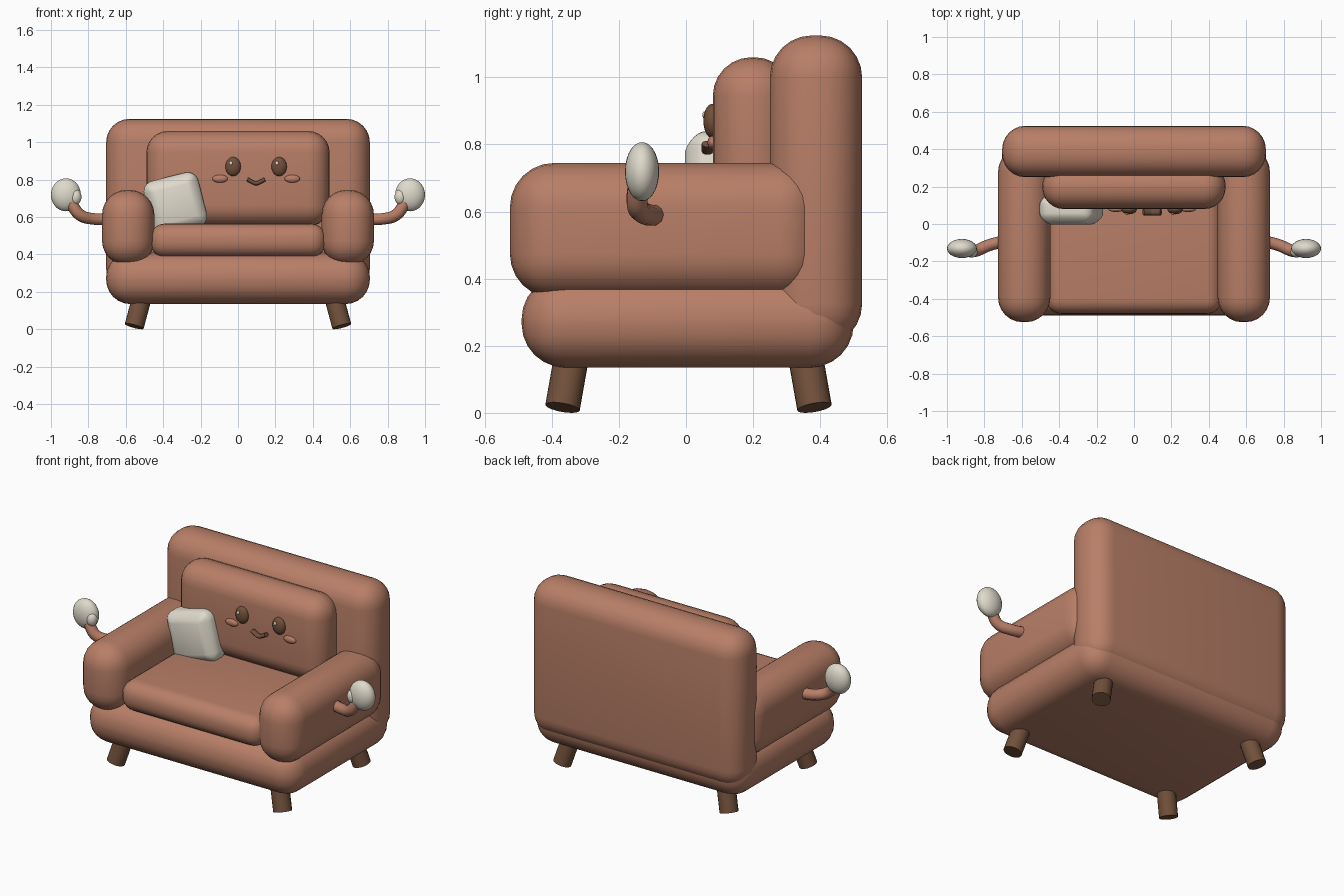
import bpy, bmesh, math
from mathutils import Vector

if "Cube" in bpy.data.objects:
    bpy.data.objects.remove(bpy.data.objects["Cube"])


def material(name, rgb):
    m = bpy.data.materials.new(name)
    m.diffuse_color = (*rgb, 1)
    m.use_nodes = True
    m.node_tree.nodes["Principled BSDF"].inputs["Base Color"].default_value = m.diffuse_color
    return m


CLAY = material("clay_fabric", (0.48, 0.21, 0.135))
CREAM = material("cream", (0.74, 0.70, 0.60))
BROWN = material("dark_brown", (0.165, 0.08, 0.043))
PINK = material("cheek_pink", (0.50, 0.20, 0.135))


def finish(name, bm, mat, angle=35):
    mesh = bpy.data.meshes.new(name)
    bm.to_mesh(mesh)
    bm.free()
    ob = bpy.data.objects.new(name, mesh)
    bpy.context.collection.objects.link(ob)
    mesh.materials.append(mat)
    bpy.ops.object.select_all(action='DESELECT')
    ob.select_set(True)
    bpy.context.view_layer.objects.active = ob
    bpy.ops.object.shade_smooth_by_angle(angle=math.radians(angle))
    return ob


def soft_box(name, x, y, z, radius, mat=CLAY):
    """Box between the given ranges with rounded edges."""
    lo, hi = Vector((x[0], y[0], z[0])), Vector((x[1], y[1], z[1]))
    mid, size = (lo + hi) / 2, hi - lo
    bm = bmesh.new()
    bmesh.ops.create_cube(bm, size=1)
    for v in bm.verts:
        v.co = Vector(a * b for a, b in zip(v.co, size))
    bmesh.ops.bevel(bm, geom=bm.edges[:], offset=radius, segments=6,
                    profile=0.5, affect='EDGES', clamp_overlap=True)
    ob = finish(name, bm, mat)
    ob.location = mid
    return ob


def ellipsoid(name, centre, radii, mat):
    bm = bmesh.new()
    bmesh.ops.create_uvsphere(bm, u_segments=24, v_segments=14, radius=1)
    for v in bm.verts:
        v.co = Vector(a * b for a, b in zip(v.co, radii))
    ob = finish(name, bm, mat, 60)
    ob.location = centre
    return ob


def tube(name, points, radius, mat):
    """Smooth round tube through the points."""
    cu = bpy.data.curves.new(name, 'CURVE')
    cu.dimensions = '3D'
    cu.bevel_depth, cu.bevel_resolution = radius, 3
    cu.resolution_u, cu.use_fill_caps = 6, True
    sp = cu.splines.new('BEZIER')
    sp.bezier_points.add(len(points) - 1)
    for bp, p in zip(sp.bezier_points, points):
        bp.co = p
        bp.handle_left_type = bp.handle_right_type = 'AUTO'
    tmp = bpy.data.objects.new(name + "_path", cu)
    bpy.context.collection.objects.link(tmp)
    bpy.context.view_layer.update()
    mesh = bpy.data.meshes.new_from_object(
        tmp.evaluated_get(bpy.context.evaluated_depsgraph_get()))
    bpy.data.objects.remove(tmp)
    bm = bmesh.new()
    bm.from_mesh(mesh)
    bpy.data.meshes.remove(mesh)
    for f in bm.faces:
        f.material_index = 0
    return finish(name, bm, mat, 50)


# Upholstered body
soft_box("base", (-0.705, 0.705), (-0.49, 0.50), (0.135, 0.41), 0.13)
soft_box("backrest", (-0.705, 0.705), (0.25, 0.525), (0.20, 1.125), 0.125)
soft_box("seat_cushion", (-0.47, 0.47), (-0.48, 0.30), (0.385, 0.565), 0.08)
soft_box("back_cushion", (-0.49, 0.49), (0.08, 0.32), (0.55, 1.06), 0.115)

# Throw pillow, thinner toward its rim and tilted
pillow = soft_box("throw_pillow", (-0.485, -0.185), (-0.015, 0.175),
                  (0.52, 0.82), 0.06, CREAM)
for v in pillow.data.vertices:
    v.co.y *= 1 - 0.35 * (max(abs(v.co.x), abs(v.co.z)) / 0.15) ** 2
pillow.rotation_euler = (0, -0.25, 0)

for side, s in (("left", -1), ("right", 1)):
    # Armrest
    soft_box(side + "_armrest", sorted((s * 0.447, s * 0.727)),
             (-0.525, 0.41), (0.342, 0.745), 0.132)

    # Little arm with mitten hand and thumb
    tube(side + "_arm", [(s * 0.69, -0.09, 0.591), (s * 0.78, -0.115, 0.591),
                         (s * 0.845, -0.143, 0.612), (s * 0.88, -0.145, 0.655),
                         (s * 0.90, -0.135, 0.70)], 0.032, CLAY)
    ellipsoid(side + "_hand", (s * 0.92, -0.131, 0.719),
              (0.08, 0.051, 0.088), CREAM)
    ellipsoid(side + "_thumb", (s * 0.868, -0.15, 0.707),
              (0.031, 0.03, 0.041), CREAM)

    # Splayed legs
    for end, y, dy in (("front", -0.368, 0.023), ("back", 0.383, -0.023)):
        axis = Vector((-s * 0.035, dy, 0.13)).normalized()
        bm = bmesh.new()
        bmesh.ops.create_cone(bm, cap_ends=True, segments=20, radius1=0.052,
                              radius2=0.052, depth=0.22)
        leg = finish(f"{side}_{end}_leg", bm, BROWN)
        leg.rotation_euler = axis.to_track_quat('Z', 'Y').to_euler()
        leg.location = Vector((s * 0.555, y, 0.016)) + axis * 0.11

    # Eye, glint and cheek
    fx = 0.097
    ellipsoid(side + "_eye", (fx + s * 0.123, 0.078, 0.87),
              (0.041, 0.026, 0.051), BROWN)
    ellipsoid(side + "_eye_glint", (fx + s * 0.123 - 0.012, 0.055, 0.888),
              (0.009, 0.006, 0.011), CREAM)
    ellipsoid(side + "_cheek", (fx + s * 0.193, 0.079, 0.805),
              (0.041, 0.015, 0.021), PINK)

# Smiling mouth
mouth = tube("mouth", [(0.05, 0, 0.802), (0.075, 0, 0.788), (0.097, 0, 0.78),
                       (0.119, 0, 0.788), (0.144, 0, 0.802)], 0.011, BROWN)
mouth.scale.y = 1.6
mouth.location.y = 0.064
